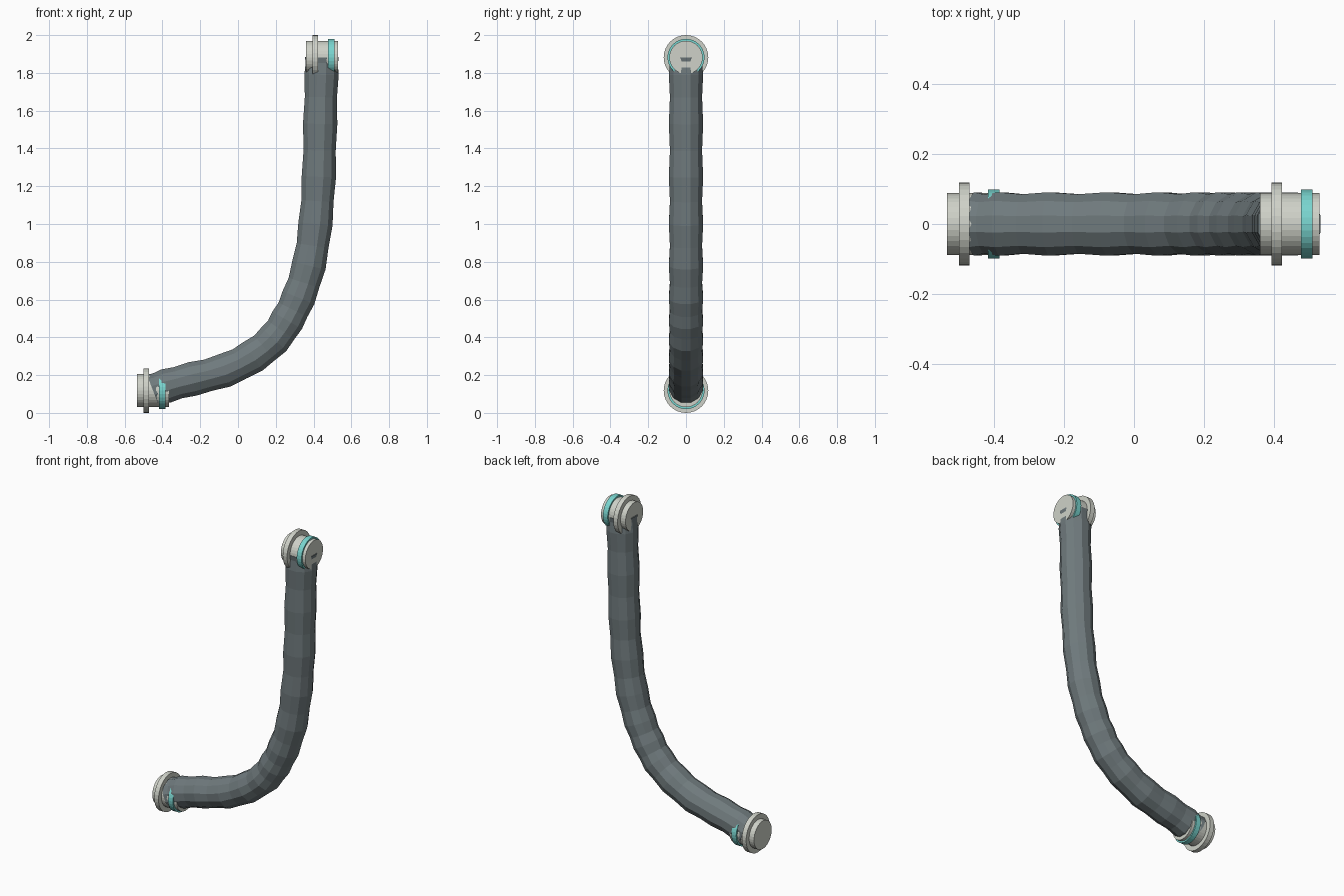
import bpy, bmesh, math
from mathutils import Vector, Matrix

cube = bpy.data.objects.get("Cube")
if cube:
    bpy.data.objects.remove(cube, do_unlink=True)


def material(name, rgb):
    mat = bpy.data.materials.new(name)
    mat.use_nodes = True
    mat.diffuse_color = (*rgb, 1)
    mat.node_tree.nodes["Principled BSDF"].inputs["Base Color"].default_value = (*rgb, 1)
    return mat


HOSE = material("grey rubber", (0.16, 0.195, 0.205))
METAL = material("pale metal", (0.62, 0.64, 0.58))
TEAL = material("teal band", (0.19, 0.66, 0.62))


def add_object(name, bm, mat):
    bmesh.ops.recalc_face_normals(bm, faces=bm.faces)
    mesh = bpy.data.meshes.new(name)
    bm.to_mesh(mesh)
    bm.free()
    mesh.materials.append(mat)
    bpy.context.collection.objects.link(bpy.data.objects.new(name, mesh))


def disc(name, x0, x1, z, radius, mat):
    """Closed cylinder lying along x."""
    bm = bmesh.new()
    place = Matrix.Translation(((x0 + x1) / 2, 0, z)) @ Matrix.Rotation(math.pi / 2, 4, "Y")
    bmesh.ops.create_cone(bm, cap_ends=True, segments=32, radius1=radius,
                          radius2=radius, depth=x1 - x0, matrix=place)
    add_object(name, bm, mat)


# Two identical couplings: body, flange and coloured band
for end, x, z in (("lower", -0.535, 0.118), ("upper", 0.36, 1.882)):
    disc(end + "_coupling_body", x, x + 0.17, z, 0.088, METAL)
    disc(end + "_coupling_flange", x + 0.034, x + 0.064, z, 0.118, METAL)
    disc(end + "_coupling_band", x + 0.117, x + 0.15, z, 0.098, TEAL)

# Hose centre line in x and z, one point per bulge
path = [Vector((x, 0, z)) for x, z in (
    (-0.45, 0.118), (-0.38, 0.143), (-0.24, 0.18), (-0.07, 0.225), (0.08, 0.3),
    (0.19, 0.39), (0.26, 0.49), (0.32, 0.61), (0.375, 0.78), (0.41, 1.0),
    (0.428, 1.25), (0.435, 1.53), (0.442, 1.79), (0.444, 1.882))]


def centre(i, t):
    """Smooth point between path points i and i + 1."""
    a, b, c, d = (path[min(max(k, 0), len(path) - 1)] for k in range(i - 1, i + 3))
    return 0.5 * (2 * b + (c - a) * t + (2 * a - 5 * b + 4 * c - d) * t ** 2
                  + (3 * b - a - 3 * c + d) * t ** 3)


# Sweep faceted rings, wide at bulges and narrow between them
SIDES = 12
stations = [(centre(i, t), r) for i in range(len(path) - 1)
            for t, r in ((0, 0.094), (0.5, 0.088))]
stations.append((path[-1], 0.093))
bm = bmesh.new()
rings = []
for i, (p, radius) in enumerate(stations):
    ahead = stations[min(i + 1, len(stations) - 1)][0]
    behind = stations[max(i - 1, 0)][0]
    tangent = (ahead - behind).normalized()
    side = Vector((0, 1, 0))
    up = tangent.cross(side)
    ring = []
    for k in range(SIDES):
        angle = math.tau * (k + 0.5) / SIDES
        ring.append(bm.verts.new(p + radius * (math.cos(angle) * up + math.sin(angle) * side)))
    rings.append(ring)
for lower, upper in zip(rings, rings[1:]):
    for k in range(SIDES):
        n = (k + 1) % SIDES
        bm.faces.new((lower[k], lower[n], upper[n], upper[k]))
bm.faces.new(rings[0])
bm.faces.new(rings[-1])
add_object("hose", bm, HOSE)
